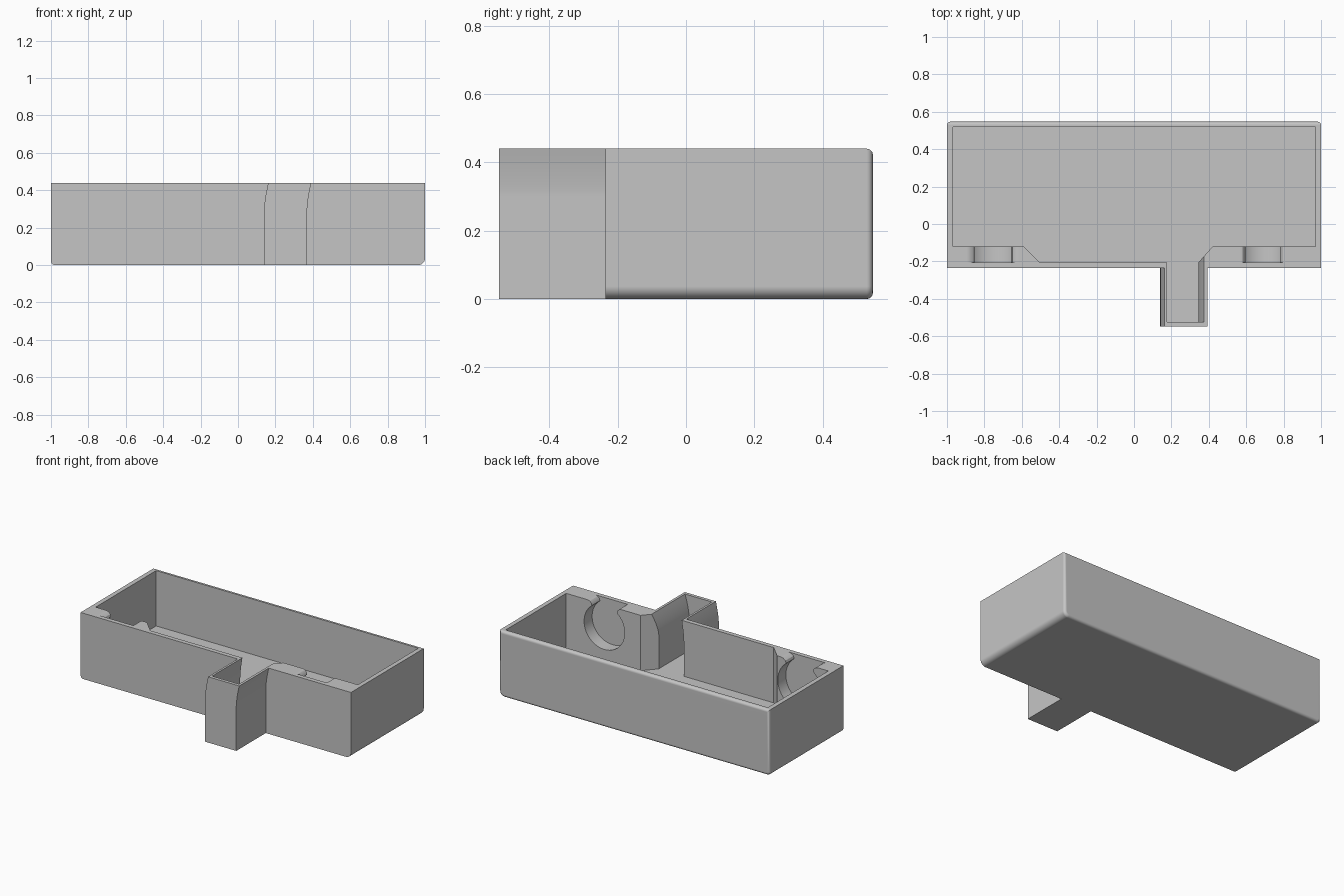
import bpy, bmesh, math
from mathutils import Vector

cube = bpy.data.objects.get("Cube")
if cube:
    bpy.data.objects.remove(cube)

grey = bpy.data.materials.new("light_grey")
grey.use_nodes = True
COLOUR = (0.56, 0.56, 0.56, 1)
grey.diffuse_color = COLOUR
grey.node_tree.nodes["Principled BSDF"].inputs["Base Color"].default_value = COLOUR

TOP, FRONT, BACK, FLOOR = 0.44, -0.235, 0.547, 0.07


def prism(name, outline, start, depth):
    """Extrude a closed outline of 3D points along the depth vector."""
    bm = bmesh.new()
    face = bm.faces.new([bm.verts.new(Vector(p) + Vector(start)) for p in outline])
    ext = bmesh.ops.extrude_face_region(bm, geom=[face])
    moved = [v for v in ext["geom"] if isinstance(v, bmesh.types.BMVert)]
    bmesh.ops.translate(bm, verts=moved, vec=depth)
    bmesh.ops.recalc_face_normals(bm, faces=bm.faces)
    mesh = bpy.data.meshes.new(name)
    bm.to_mesh(mesh)
    bm.free()
    mesh.materials.append(grey)
    obj = bpy.data.objects.new(name, mesh)
    bpy.context.collection.objects.link(obj)
    return obj


def combine(target, tool, operation):
    """Apply a boolean and remove the tool."""
    mod = target.modifiers.new(operation, 'BOOLEAN')
    mod.operation, mod.object, mod.solver = operation, tool, 'EXACT'
    bpy.context.view_layer.objects.active = target
    bpy.ops.object.modifier_apply(modifier=mod.name)
    bpy.data.objects.remove(tool)


def arc(x, z, radius, start, end, steps):
    """Points on an arc in the upright plane, angles in degrees."""
    angles = [math.radians(start + (end - start) * i / steps) for i in range(steps + 1)]
    return [(x + radius * math.cos(a), 0, z + radius * math.sin(a)) for a in angles]


def leaning_profile(left, right, lean_left, lean_right, low, high):
    """Upright section whose upper third curves sideways."""
    heights = [low] + [0.3 + (high - 0.3) * i / 8 for i in range(9)]
    lean = lambda z: max(0, (z - 0.3) / (TOP - 0.3)) ** 1.5
    side_a = [(left + lean_left * lean(z), 0, z) for z in heights]
    side_b = [(right + lean_right * lean(z), 0, z) for z in heights]
    return side_a + side_b[::-1]


# Outer box with rounded lower sides
SMALL, LARGE = 0.022, 0.037
box_outline = (arc(SMALL - 1, SMALL, SMALL, 180, 270, 5)
               + arc(1 - LARGE, LARGE, LARGE, 270, 360, 6)
               + [(1, 0, TOP), (-1, 0, TOP)])
tray = prism("tray", box_outline, (0, FRONT, 0), (0, BACK - FRONT, 0))

# Rounded rim around the back face
bm = bmesh.new()
bm.from_mesh(tray.data)
back_edges = [e for e in bm.edges if all(v.co.y > 0 for v in e.verts)]
bmesh.ops.bevel(bm, geom=back_edges, offset=0.018, segments=4, profile=0.5, affect='EDGES')
bm.to_mesh(tray.data)
bm.free()

# Front spout
spout = prism("spout", leaning_profile(0.14, 0.37, 0.022, 0.022, 0, TOP),
              (0, -0.547, 0), (0, 0.4, 0))
combine(tray, spout, 'UNION')

# Main hollow with a thinner stretch of front wall
hollow_outline = [(-0.969, 0.519, 0), (-0.969, -0.12, 0), (-0.59, -0.12, 0),
                  (-0.505, -0.205, 0), (0.345, -0.205, 0), (0.42, -0.12, 0),
                  (0.97, -0.12, 0), (0.97, 0.519, 0)]
hollow = prism("hollow", hollow_outline, (0, 0, FLOOR), (0, 0, 0.6))
combine(tray, hollow, 'DIFFERENCE')

# Channel running into the spout
channel = prism("channel", leaning_profile(0.16, 0.345, 0.016, 0.03, FLOOR, TOP + 0.01),
                (0, -0.525, 0), (0, 0.45, 0))
combine(tray, channel, 'DIFFERENCE')

# Round pockets in the thick front walls, each with a flared mouth
for x, mouth, radius in ((-0.755, 0.14, 0.16), (0.688, 0.124, 0.15)):
    centre_z = TOP - radius
    ring = arc(x, centre_z, radius, 128, 412, 40)
    neck_x, _, neck_z = ring[-1]
    flare_w, flare_h = x + mouth - neck_x, TOP - neck_z
    turns = [math.radians(a) for a in (30, 60, 90)]
    right = [(neck_x + flare_w * (1 - math.cos(t)), 0, neck_z + flare_h * math.sin(t))
             for t in turns] + [(x + mouth, 0, TOP + 0.1)]
    left = [(2 * x - px, 0, pz) for px, _, pz in reversed(right)]
    pocket = prism("pocket", ring + right + left, (0, -0.205, 0), (0, 0.15, 0))
    combine(tray, pocket, 'DIFFERENCE')

# Smooth the rounded parts, keep corners crisp and flat faces flat
bpy.ops.object.select_all(action='DESELECT')
tray.select_set(True)
bpy.context.view_layer.objects.active = tray
bpy.ops.object.shade_smooth_by_angle(angle=math.radians(30))
weighted = tray.modifiers.new("even_normals", 'WEIGHTED_NORMAL')
weighted.keep_sharp = True
